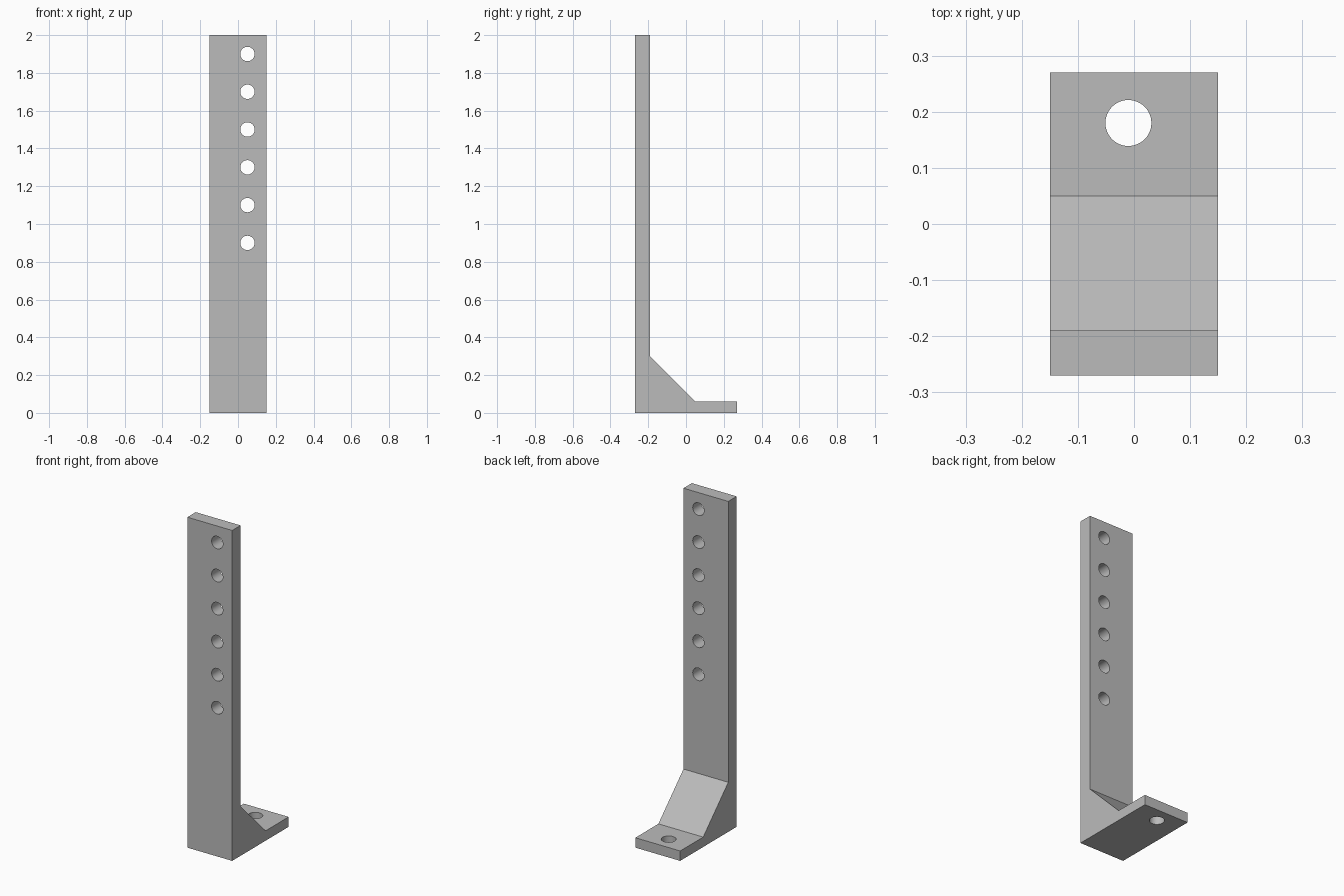
import bpy
import bmesh
import math

cube = bpy.data.objects.get("Cube")
if cube:
    bpy.data.objects.remove(cube, do_unlink=True)

WIDTH = 0.30

# Plain grey metal
metal = bpy.data.materials.new("grey_metal")
metal.use_nodes = True
grey = (0.5, 0.5, 0.5, 1.0)
metal.diffuse_color = grey
metal.node_tree.nodes["Principled BSDF"].inputs["Base Color"].default_value = grey

# Bracket side profile (y, z), extruded across the width
profile = [(-0.27, 0), (0.27, 0), (0.27, 0.06), (0.05, 0.06),
           (-0.19, 0.30), (-0.19, 2), (-0.27, 2)]
bm = bmesh.new()
face = bm.faces.new([bm.verts.new((-WIDTH / 2, y, z)) for y, z in profile])
ext = bmesh.ops.extrude_face_region(bm, geom=[face])
bmesh.ops.translate(bm, vec=(WIDTH, 0, 0),
                    verts=[v for v in ext["geom"] if isinstance(v, bmesh.types.BMVert)])
bmesh.ops.recalc_face_normals(bm, faces=bm.faces)
mesh = bpy.data.meshes.new("angle_bracket")
bm.to_mesh(mesh)
bm.free()
mesh.materials.append(metal)
bracket = bpy.data.objects.new("angle_bracket", mesh)
bpy.context.collection.objects.link(bracket)


def drill(name, radius, location, rotation=(0, 0, 0)):
    """Cut a round hole through the bracket."""
    bpy.ops.mesh.primitive_cylinder_add(vertices=48, radius=radius, depth=0.2,
                                        location=location, rotation=rotation)
    cutter = bpy.context.object
    cutter.name = name
    cutter.data.materials.append(metal)
    cutter.hide_render = True
    mod = bracket.modifiers.new(name, "BOOLEAN")
    mod.operation = "DIFFERENCE"
    mod.solver = "EXACT"
    mod.object = cutter
    bpy.context.view_layer.objects.active = bracket
    bpy.ops.object.modifier_apply(modifier=mod.name)
    bpy.data.objects.remove(cutter, do_unlink=True)


# Row of holes up the post
for i in range(6):
    drill("post_hole", 0.038, (0.05, -0.23, 0.9 + 0.2 * i), (math.pi / 2, 0, 0))

# Mounting hole in the foot
drill("foot_hole", 0.041, (-0.01, 0.18, 0.03))

# Smooth hole walls, sharp edges elsewhere
bpy.ops.object.select_all(action="DESELECT")
bracket.select_set(True)
bpy.context.view_layer.objects.active = bracket
bpy.ops.object.shade_smooth_by_angle(angle=math.radians(30))
